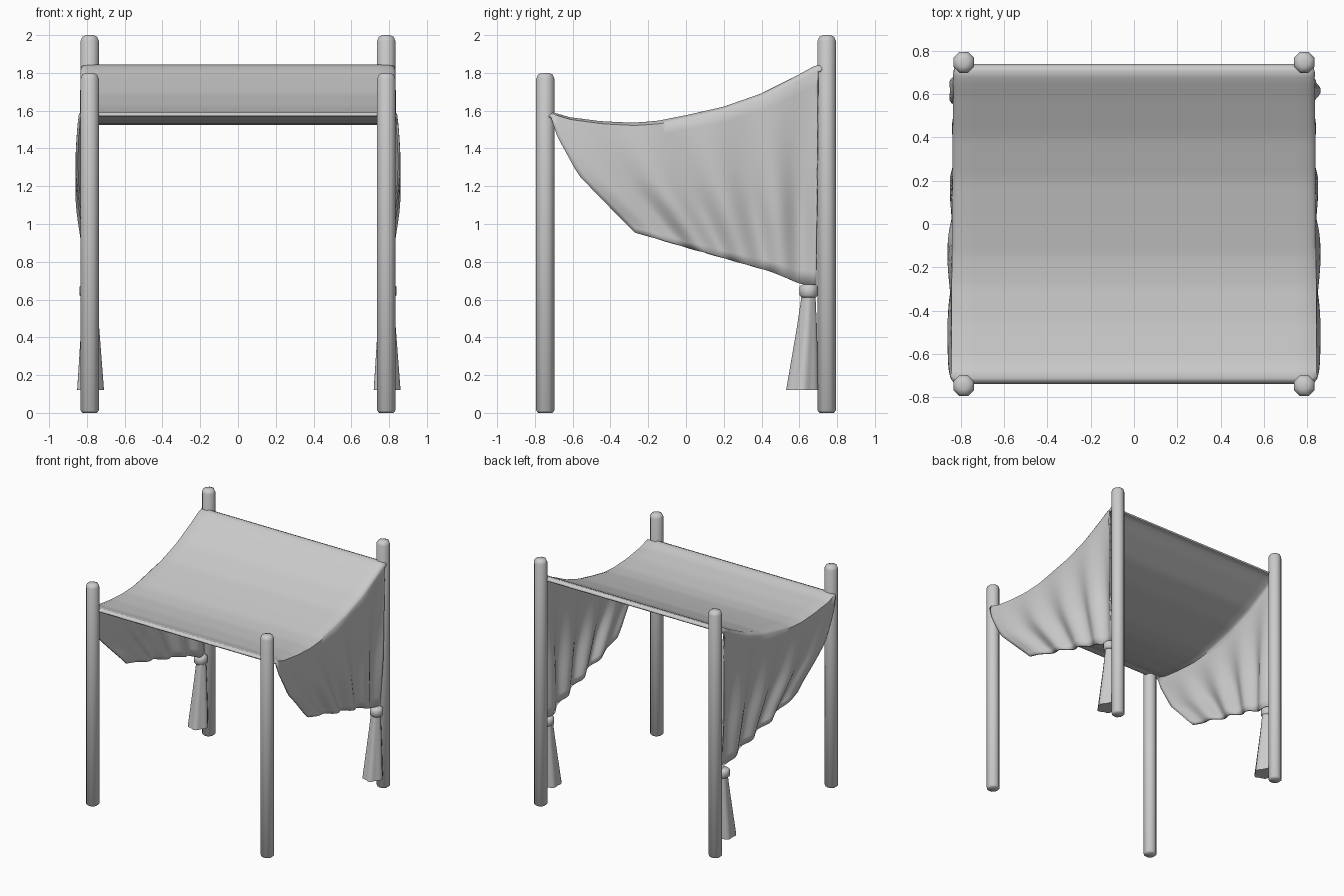
import bpy, bmesh, math

cube = bpy.data.objects.get("Cube")
if cube:
    bpy.data.objects.remove(cube, do_unlink=True)

GREY = (0.6, 0.6, 0.6, 1)
mat = bpy.data.materials.new("plain_grey")
mat.use_nodes = True
mat.diffuse_color = GREY
mat.node_tree.nodes["Principled BSDF"].inputs["Base Color"].default_value = GREY


def finish(name, bm, angle=50):
    bmesh.ops.recalc_face_normals(bm, faces=bm.faces)
    mesh = bpy.data.meshes.new(name)
    bm.to_mesh(mesh)
    bm.free()
    obj = bpy.data.objects.new(name, mesh)
    bpy.context.collection.objects.link(obj)
    mesh.materials.append(mat)
    bpy.ops.object.select_all(action='DESELECT')
    obj.select_set(True)
    bpy.context.view_layer.objects.active = obj
    bpy.ops.object.shade_smooth_by_angle(angle=math.radians(angle))
    return obj


def loft(name, rings, angle=50):
    """Closed solid through equal rings of points."""
    bm = bmesh.new()
    rows = [[bm.verts.new(p) for p in ring] for ring in rings]
    n = len(rows[0])
    for a, b in zip(rows, rows[1:]):
        for i in range(n):
            j = (i + 1) % n
            bm.faces.new((a[i], a[j], b[j], b[i]))
    bm.faces.new(rows[0][::-1])
    bm.faces.new(rows[-1])
    return finish(name, bm, angle)


def ellipse(cx, cy, z, rx, ry, n=8, pleat=0.0):
    pts = []
    for i in range(n):
        a = math.tau * (i + 0.5) / n
        k = 1 + pleat * math.cos(a * 5)
        pts.append((cx + rx * k * math.cos(a), cy + ry * k * math.sin(a), z))
    return pts


def along(path, t):
    """Point at fraction t of a path, with parameters spaced by length."""
    lens = [math.dist(a, b) for a, b in zip(path, path[1:])]
    d = max(0, min(1, t)) * sum(lens)
    for a, b, l in zip(path, path[1:], lens):
        if d <= l + 1e-9:
            return [p + (q - p) * d / l for p, q in zip(a, b)]
        d -= l
    return list(path[-1])


# Posts, tie bands and hanging tails
for side, s in (("left", 1), ("right", -1)):
    for end, y, h in (("front", -0.745, 1.8), ("back", 0.745, 2.0)):
        prof = [(0, 0.04), (0.012, 0.052), (h - 0.03, 0.052), (h - 0.008, 0.042), (h, 0.02)]
        loft(f"{end}_{side}_post", [ellipse(s * 0.785, y, z, r, r) for z, r in prof])

    band = [(0.61, 0.036), (0.622, 0.05), (0.668, 0.05), (0.68, 0.036)]
    loft(f"{side}_tie_band", [ellipse(s * 0.79, 0.65, z, r, r, 12) for z, r in band], 60)

    tail = [(0.64, 0.65, 0.035, 0.035, 0), (0.45, 0.64, 0.048, 0.052, 0.06),
            (0.12, 0.615, 0.07, 0.08, 0.1)]
    loft(f"{side}_curtain_tail",
         [ellipse(s * 0.785, y, z, rx, ry, 30, p) for z, y, rx, ry, p in tail], 60)

# Cloth: sagging canopy running into a gathered curtain on each side
top = [(-0.735, 1.575), (-0.72, 1.59), (-0.62, 1.56), (-0.45, 1.538), (-0.28, 1.53),
       (-0.15, 1.54), (0, 1.57), (0.2, 1.615), (0.4, 1.685), (0.58, 1.775),
       (0.67, 1.825), (0.71, 1.84), (0.735, 1.825)]
front_edge = [(-0.72, 1.58), (-0.68, 1.46), (-0.57, 1.26), (-0.27, 0.955)]
bottom = [(-0.27, 0.955), (0.46, 0.745), (0.6, 0.685), (0.69, 0.67)]
NU, NV = 48, 15


def curtain_point(u, v):
    ty, tz = along(top, u)
    ty = max(-0.72, min(0.7, ty))
    by, bz = along(bottom, u ** 0.8)
    y, z = ty + (by - ty) * v, tz + (bz - tz) * v
    # bow the front edge, fading toward the back
    fy, fz = along(front_edge, v)
    k = (1 - u) ** 2
    y += k * (fy - (-0.72 + 0.45 * v))
    z += k * (fz - (1.575 - 0.62 * v))
    fold = 0.024 * math.sin(math.tau * 4.2 * u) * min(1, v * 1.6) * min(1, 3 * u + 0.2)
    fold *= 1 - 0.5 * max(0, v - 0.7) / 0.3 * u
    bulge = 0.03 * math.sin(math.pi * min(1, v + 0.1)) * (1 - u)
    return 0.828 - 0.035 * v * u + fold + bulge - 0.015 * v, y, z


bm = bmesh.new()
rows = []
for i in range(NU + 1):
    u = i / NU
    ty, tz = along(top, u)
    half = [curtain_point(u, 0.02 + 0.98 * j / NV) for j in range(NV, -1, -1)]
    half += [(0.822, ty, tz - 0.008), (0.80, ty, tz), (0.74, ty, tz)]
    half += [(x, ty, tz) for x in (0.5, 0.25)]
    line = half + [(0, ty, tz)] + [(-x, y, z) for x, y, z in reversed(half)]
    rows.append([bm.verts.new(p) for p in line])
for a, b in zip(rows, rows[1:]):
    for j in range(len(a) - 1):
        bm.faces.new((a[j], b[j], b[j + 1], a[j + 1]))
cloth = finish("canopy_cloth", bm, 60)
solid = cloth.modifiers.new("thickness", 'SOLIDIFY')
solid.thickness = 0.012
solid.offset = 0
